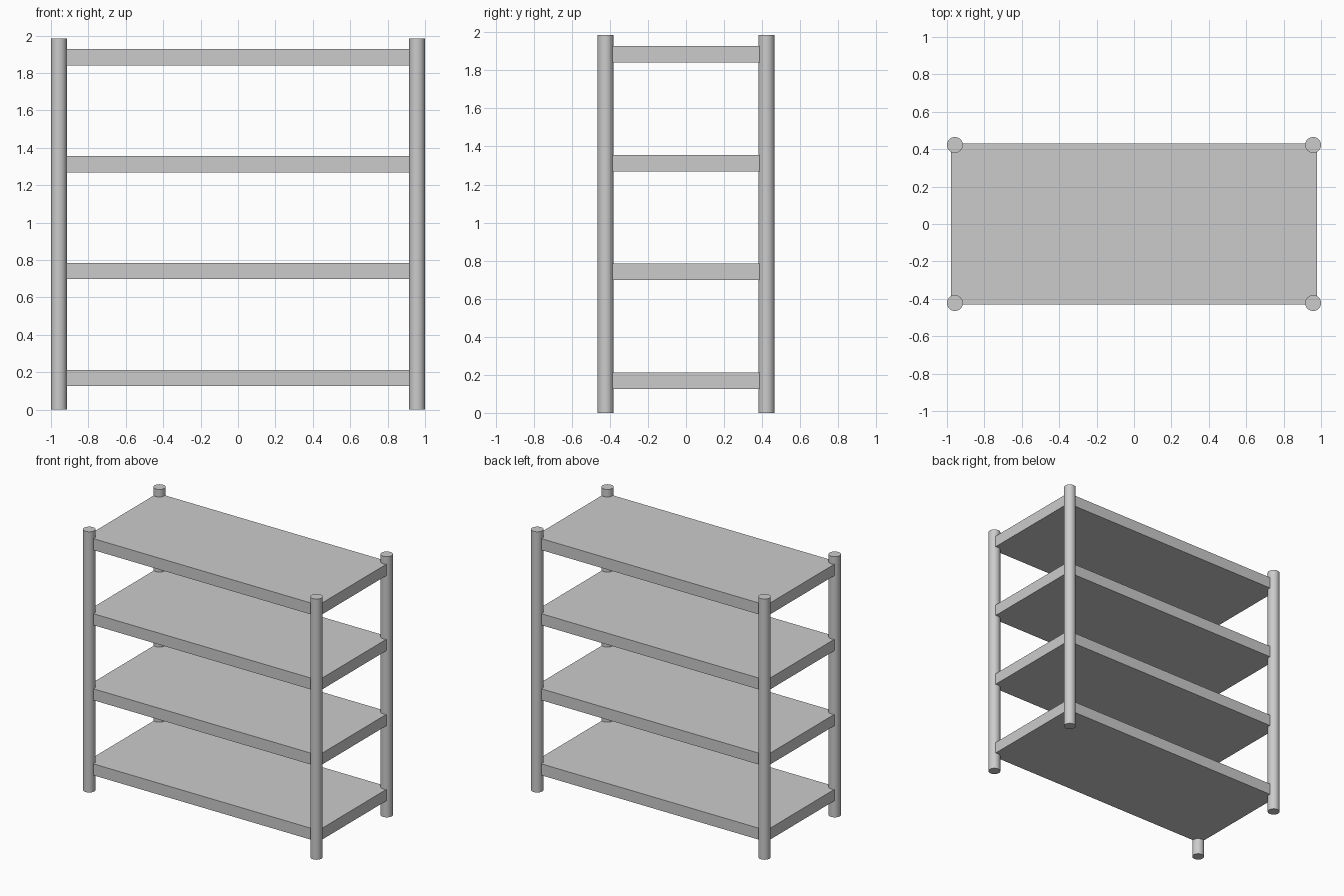
import bpy

if "Cube" in bpy.data.objects:
    bpy.data.objects.remove(bpy.data.objects["Cube"])

POST_R, POST_H = 0.0425, 1.985
POST_X, POST_Y = 0.9575, 0.4225
SHELF_X, SHELF_Y, SHELF_T = 0.979, 0.431, 0.087
FIRST_Z, STEP_Z = 0.169, 0.5717


def add_post(name, x, y):
    bpy.ops.mesh.primitive_cylinder_add(vertices=32, radius=POST_R, depth=POST_H,
                                        location=(x, y, POST_H / 2))
    bpy.context.object.name = name
    bpy.ops.object.shade_smooth_by_angle()


def add_shelf(name, z):
    bpy.ops.mesh.primitive_cube_add(size=1, location=(0, 0, z))
    ob = bpy.context.object
    ob.name = name
    ob.scale = (2 * SHELF_X, 2 * SHELF_Y, SHELF_T)
    bpy.ops.object.transform_apply(location=False, rotation=False, scale=True)


# Four round corner posts
for depth, sy in (("front", -1), ("back", 1)):
    for side, sx in (("left", -1), ("right", 1)):
        add_post(f"{depth}_{side}_post", sx * POST_X, sy * POST_Y)

# Four evenly spaced shelves, bottom to top
for i in range(4):
    add_shelf(f"shelf_{i + 1}", FIRST_Z + i * STEP_Z)
